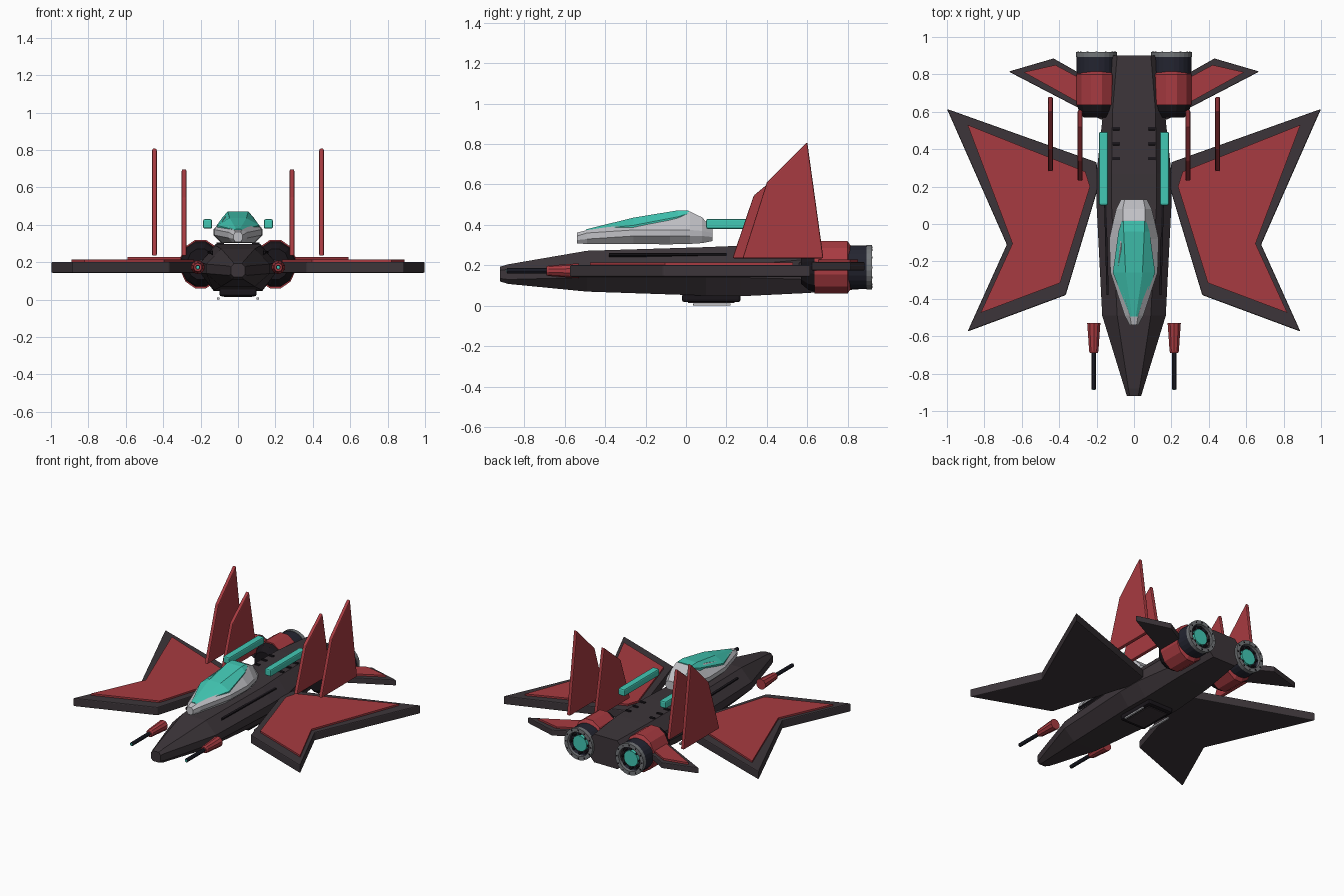
import bpy, bmesh, math

if "Cube" in bpy.data.objects:
    bpy.data.objects.remove(bpy.data.objects["Cube"])


def material(name, rgb):
    m = bpy.data.materials.new(name)
    m.diffuse_color = (*rgb, 1)
    m.use_nodes = True
    m.node_tree.nodes["Principled BSDF"].inputs["Base Color"].default_value = m.diffuse_color
    return m


HULL = material("charcoal", (0.046, 0.036, 0.042))
RED = material("red", (0.39, 0.043, 0.052))
NAVY = material("navy", (0.017, 0.018, 0.030))
TEAL = material("teal", (0.055, 0.58, 0.46))
GREY = material("light grey", (0.53, 0.53, 0.56))
BLACK = material("black", (0.010, 0.008, 0.011))
STEEL = material("steel", (0.17, 0.18, 0.19))


def make(name, bm, mats, bevel=0):
    bmesh.ops.remove_doubles(bm, verts=bm.verts, dist=1e-5)
    bmesh.ops.recalc_face_normals(bm, faces=bm.faces)
    me = bpy.data.meshes.new(name)
    bm.to_mesh(me)
    bm.free()
    for m in mats:
        me.materials.append(m)
    ob = bpy.data.objects.new(name, me)
    bpy.context.collection.objects.link(ob)
    if bevel:
        mod = ob.modifiers.new("bevel", 'BEVEL')
        mod.width, mod.segments = bevel, 2
    return ob


def loft(name, rings, mats, band=None, closed=False):
    """Skin a list of equal point rings; band gives the material of each strip."""
    bm = bmesh.new()
    vs = [[bm.verts.new(p) for p in r] for r in rings]
    n = len(rings[0])
    pairs = [(i, i + 1) for i in range(len(vs) - 1)]
    if closed:
        pairs.append((len(vs) - 1, 0))
    for k, (a, b) in enumerate(pairs):
        for i in range(n):
            j = (i + 1) % n
            f = bm.faces.new((vs[a][i], vs[a][j], vs[b][j], vs[b][i]))
            f.material_index = band[k] if band else 0
    if not closed:
        for k, r in ((0, vs[0]), (-1, vs[-1])):
            f = bm.faces.new(r)
            f.material_index = band[k] if band else 0
    return make(name, bm, mats)


def turned(name, x, z, profile, mats, sides=16, sx=1, band=None, closed=False):
    """Turn a (y, radius) profile about an axis along y."""
    rings = [[(x + sx * r * math.cos((i + .5) * math.tau / sides), y,
               z + r * math.sin((i + .5) * math.tau / sides)) for i in range(sides)]
             for y, r in profile]
    return loft(name, rings, mats, band, closed)


def slab(name, pts, lo, hi, mat, axis='Z', bevel=0):
    """Extrude an outline: (x, y) along z, or (y, z) along x."""
    bm = bmesh.new()
    put = (lambda a, b, h: (a, b, h)) if axis == 'Z' else (lambda a, b, h: (h, a, b))
    low = [bm.verts.new(put(a, b, lo)) for a, b in pts]
    top = [bm.verts.new(put(a, b, hi)) for a, b in pts]
    bm.faces.new(low)
    bm.faces.new(top)
    for i in range(len(pts)):
        j = (i + 1) % len(pts)
        bm.faces.new((low[i], low[j], top[j], top[i]))
    return make(name, bm, [mat], bevel)


def box(name, x0, x1, y0, y1, z0, z1, mat, bevel=0):
    return slab(name, [(x0, y0), (x1, y0), (x1, y1), (x0, y1)], z0, z1, mat, 'Z', bevel)


def section(y, w, zb, zl, zh, zt, b, t):
    """Eight-sided cross-section; b and t are the bottom and top half widths."""
    half = [(b, zb), (w, zl), (w, zh), (t, zt)]
    return [(x, y, z) for x, z in half] + [(-x, y, z) for x, z in half[::-1]]


# Fuselage
loft("fuselage", [section(*s) for s in (
    (-0.92, 0.038, 0.12, 0.135, 0.175, 0.193, 0.022, 0.022),
    (-0.88, 0.05, 0.108, 0.13, 0.18, 0.205, 0.03, 0.03),
    (-0.49, 0.17, 0.07, 0.14, 0.19, 0.272, 0.09, 0.09),
    (0.10, 0.20, 0.05, 0.14, 0.20, 0.29, 0.13, 0.12),
    (0.27, 0.20, 0.047, 0.14, 0.20, 0.297, 0.13, 0.12),
    (0.60, 0.165, 0.063, 0.13, 0.23, 0.297, 0.12, 0.115),
    (0.90, 0.13, 0.085, 0.13, 0.24, 0.285, 0.09, 0.09))], [HULL])

# Cockpit tub and glass
loft("cockpit_shell", [section(*s) for s in (
    (-0.54, 0.024, 0.308, 0.325, 0.345, 0.362, 0.014, 0.014),
    (-0.49, 0.05, 0.306, 0.33, 0.36, 0.374, 0.03, 0.022),
    (-0.26, 0.126, 0.305, 0.345, 0.375, 0.410, 0.085, 0.09),
    (-0.08, 0.132, 0.304, 0.345, 0.375, 0.450, 0.09, 0.065),
    (0.02, 0.11, 0.306, 0.345, 0.375, 0.466, 0.085, 0.06),
    (0.08, 0.095, 0.31, 0.345, 0.37, 0.437, 0.075, 0.06),
    (0.13, 0.07, 0.32, 0.34, 0.36, 0.38, 0.055, 0.05))], [GREY])
loft("canopy_glass", [section(*s) for s in (
    (-0.495, 0.02, 0.36, 0.368, 0.373, 0.378, 0.018, 0.01),
    (-0.26, 0.113, 0.37, 0.385, 0.398, 0.436, 0.10, 0.045),
    (-0.04, 0.083, 0.39, 0.425, 0.44, 0.472, 0.08, 0.055),
    (0.015, 0.066, 0.40, 0.44, 0.458, 0.470, 0.064, 0.055))], [TEAL])

# Belly hatch
box("belly_hatch", -0.10, 0.10, -0.02, 0.27, 0.018, 0.06, BLACK, 0.012)
box("belly_hatch_panel", -0.075, 0.075, 0.01, 0.24, 0.013, 0.02, HULL)

# Outlines for the right side
WING = [(1.0, .615), (.20, .33), (.19, .20), (.365, -.38), (.89, -.575), (.68, -.11)]
WING_PANEL = [(.89, .53), (.26, .28), (.235, .20), (.395, -.315), (.82, -.475), (.65, -.105)]
TAIL = [(.67, .815), (.43, .885), (.28, .80), (.10, .80), (.10, .56), (.18, .56)]
TAIL_PANEL = [(.59, .812), (.42, .85), (.28, .775), (.12, .775), (.12, .585), (.18, .585)]
OUTER_FIN = [(.28, .235), (.40, .61), (.60, .81), (.68, .235)]
INNER_FIN = [(.23, .235), (.335, .545), (.52, .70), (.61, .235)]

for s, side in ((1, "right"), (-1, "left")):
    def flip(pts):
        return [(s * x, y) for x, y in pts]

    # Wings and tailplanes with raised red panels
    slab(side + "_wing", flip(WING), 0.143, 0.202, HULL, bevel=0.006)
    slab(side + "_wing_panel", flip(WING_PANEL), 0.195, 0.214, RED)
    slab(side + "_tailplane", flip(TAIL), 0.175, 0.216, HULL, bevel=0.005)
    slab(side + "_tailplane_panel", flip(TAIL_PANEL), 0.21, 0.229, RED)

    # Upright fins
    for name, pts, x in (("outer", OUTER_FIN, .447), ("inner", INNER_FIN, .288)):
        slab(f"{side}_{name}_fin", pts, s * x - .013, s * x + .013, RED, 'X', 0.007)

    # Engine: dark intake, red collar, navy exhaust barrel
    ex, ez = s * 0.2, 0.19
    turned(side + "_engine_intake", ex, ez,
           [(.57, .085), (.605, .115), (.645, .128)], [BLACK], 12, 0.86)
    turned(side + "_engine_collar", ex, ez,
           [(.635, .134), (.80, .134), (.815, .11)], [RED], 12, 0.84)
    turned(side + "_exhaust_barrel", ex, ez,
           [(.79, .108), (.905, .108), (.905, .085), (.88, .08)], [NAVY], 24)
    turned(side + "_exhaust_ring", ex, ez,
           [(.893, .111), (.92, .111), (.92, .084), (.893, .084)], [STEEL], 24, closed=True)
    turned(side + "_exhaust_glow", ex, ez, [(.87, .055), (.905, .055)], [TEAL], 16)
    # Teeth around the exhaust ring and vanes around the glow
    for k in range(8):
        a = k * math.tau / 8
        turned(f"{side}_exhaust_vane_{k}", ex + .068 * math.cos(a), ez + .068 * math.sin(a),
               [(.875, .009), (.908, .009)], [BLACK], 6)
    for k in range(12):
        a = k * math.tau / 12
        turned(f"{side}_exhaust_slot_{k}", ex + .098 * math.cos(a), ez + .098 * math.sin(a),
               [(.91, .007), (.922, .007)], [BLACK], 4)

    # Gun: red tapered housing, navy barrel, teal muzzle
    gx, gz = s * 0.215, 0.173
    turned(side + "_gun_housing", gx, gz, [(-.53, .037), (-.68, .026), (-.69, .022)], [RED], 10)
    turned(side + "_gun_barrel", gx, gz, [(-.68, .013), (-.885, .013)], [NAVY], 10)
    turned(side + "_gun_muzzle", gx, gz, [(-.88, .008), (-.888, .008)], [TEAL], 10)

    # Floating light bar
    box(side + "_light_bar", *sorted((s * .138, s * .187)), .10, .493, .38, .43, TEAL, 0.009)

    # Hull slots, vents and belly rails
    loft(side + "_hull_slot", [[(s * x, y, z) for x, z in
         ((w, .24), (w + .012, .25), (w + .012, .258), (w, .262))]
         for y, w in ((-.38, .135), (.20, .15))], [BLACK])
    for k, y in enumerate((.35, .43, .51)):
        box(f"{side}_vent_{k}", *sorted((s * .075, s * .115)), y - .009, y + .009,
            .29, .305, BLACK, 0.003)
    box(side + "_belly_rail", *sorted((s * .098, s * .112)), .035, .22, 0, .012, GREY, 0.003)
